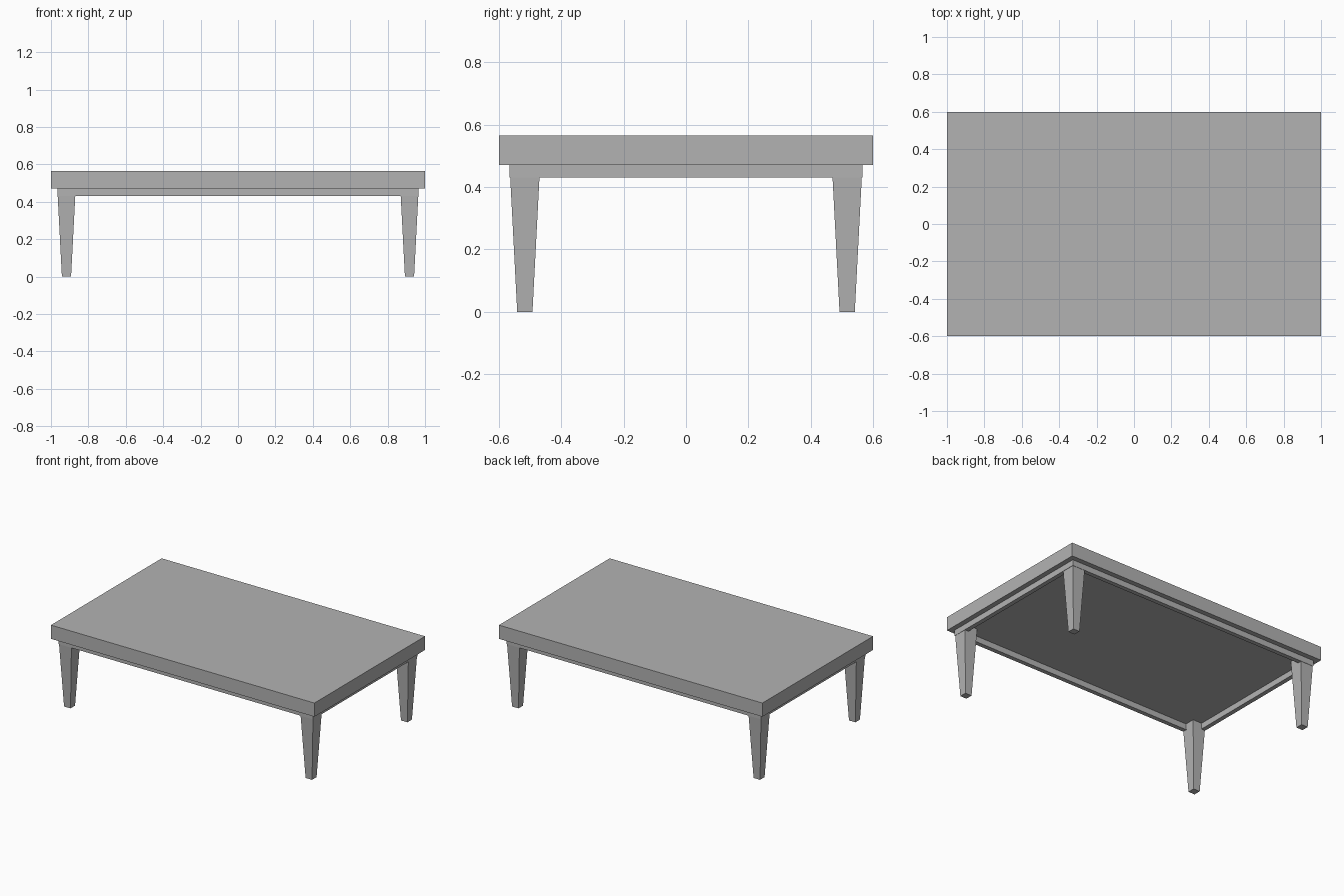
import bpy
import bmesh
from mathutils import Vector

cube = bpy.data.objects.get("Cube")
if cube:
    bpy.data.objects.remove(cube, do_unlink=True)

GREY = bpy.data.materials.new("plain grey")
GREY.use_nodes = True
COLOUR = (0.45, 0.45, 0.45, 1)
GREY.diffuse_color = COLOUR
GREY.node_tree.nodes["Principled BSDF"].inputs["Base Color"].default_value = COLOUR

# Main sizes
HALF_X, HALF_Y = 1.0, 0.6
TOP_Z, UNDER_Z, RAIL_Z = 0.565, 0.471, 0.431
INSET, RAIL_T = 0.034, 0.03
LEG_TOP, LEG_FOOT = 0.098, 0.049


def box(name, low, high, foot_scale=1.0):
    """Box between two corners; foot_scale tapers its lower end."""
    low, high = Vector(low), Vector(high)
    size, centre = high - low, (low + high) / 2
    bm = bmesh.new()
    bmesh.ops.create_cube(bm, size=1)
    for v in bm.verts:
        if v.co.z < 0:
            v.co.x *= foot_scale
            v.co.y *= foot_scale
        v.co = Vector(a * b for a, b in zip(v.co, size))
    mesh = bpy.data.meshes.new(name)
    bm.to_mesh(mesh)
    bm.free()
    mesh.materials.append(GREY)
    obj = bpy.data.objects.new(name, mesh)
    obj.location = centre
    bpy.context.collection.objects.link(obj)
    return obj


# Tabletop slab
box("tabletop", (-HALF_X, -HALF_Y, UNDER_Z), (HALF_X, HALF_Y, TOP_Z))

# Apron rails, flush with the outer faces of the legs
rx, ry = HALF_X - INSET, HALF_Y - INSET
for side, s in (("front", -1), ("back", 1)):
    y = sorted((s * ry, s * (ry - RAIL_T)))
    box(side + "_rail", (-rx, y[0], RAIL_Z), (rx, y[1], UNDER_Z))
for side, s in (("right", -1), ("left", 1)):
    x = sorted((s * rx, s * (rx - RAIL_T)))
    box(side + "_rail", (x[0], RAIL_T - ry, RAIL_Z), (x[1], ry - RAIL_T, UNDER_Z))

# Tapered square legs at the corners
h = LEG_TOP / 2
for depth, sy in (("front", -1), ("back", 1)):
    for side, sx in (("right", -1), ("left", 1)):
        cx, cy = sx * (rx - h), sy * (ry - h)
        box(f"{depth}_{side}_leg", (cx - h, cy - h, 0), (cx + h, cy + h, UNDER_Z),
            LEG_FOOT / LEG_TOP)
